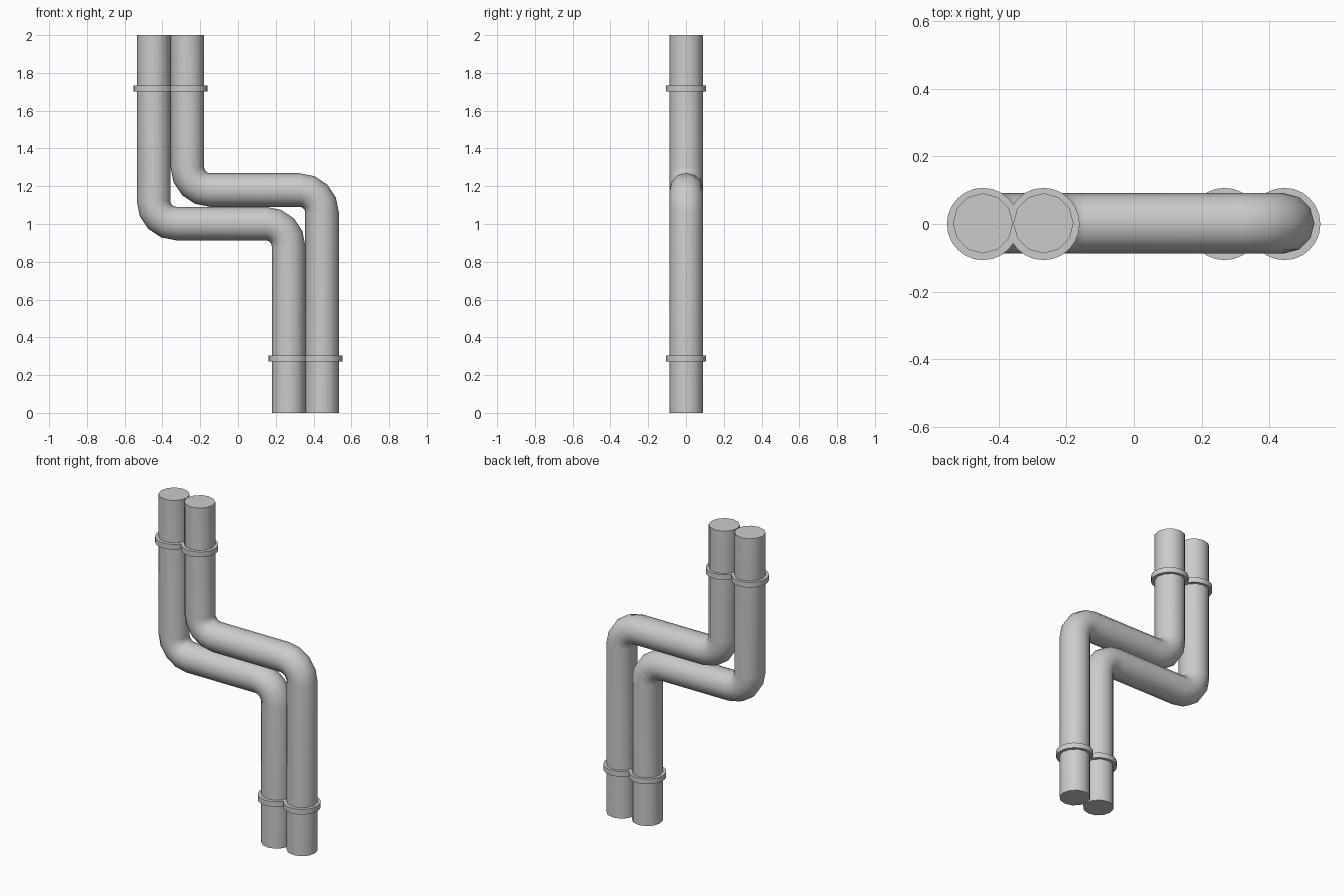
import bpy, bmesh, math
from mathutils import Vector

if "Cube" in bpy.data.objects:
    bpy.data.objects.remove(bpy.data.objects["Cube"])

R, SIDES, BEND, STEPS = 0.089, 12, 0.12, 4


def finish(bm, name):
    bmesh.ops.recalc_face_normals(bm, faces=bm.faces[:])
    me = bpy.data.meshes.new(name)
    bm.to_mesh(me)
    bm.free()
    ob = bpy.data.objects.new(name, me)
    bpy.context.collection.objects.link(ob)
    bpy.ops.object.select_all(action='DESELECT')
    ob.select_set(True)
    bpy.context.view_layer.objects.active = ob
    bpy.ops.object.shade_smooth_by_angle(angle=math.radians(40))


def pipe(name, x_top, z_mid, x_low):
    # Centre line (x, z, heading) with two quarter bends
    path = [(x_top, 2.0, -90)]
    for i in range(STEPS + 1):
        a = math.radians(180 + 90 * i / STEPS)
        path.append((x_top + BEND + BEND * math.cos(a),
                     z_mid + BEND + BEND * math.sin(a), -90 + 90 * i / STEPS))
    for i in range(STEPS + 1):
        a = math.radians(90 - 90 * i / STEPS)
        path.append((x_low - BEND + BEND * math.cos(a),
                     z_mid - BEND + BEND * math.sin(a), -90 * i / STEPS))
    path.append((x_low, 0.0, -90))

    # Sweep a round section along the centre line
    bm = bmesh.new()
    rings = []
    for x, z, h in path:
        h = math.radians(h)
        side = Vector((-math.sin(h), 0, math.cos(h)))
        ring = []
        for k in range(SIDES):
            t = math.tau * k / SIDES
            ring.append(bm.verts.new(Vector((x, 0.002, z)) + side * R * math.cos(t)
                                     + Vector((0, R * math.sin(t), 0))))
        rings.append(ring)
    for a, b in zip(rings, rings[1:]):
        for k in range(SIDES):
            n = (k + 1) % SIDES
            bm.faces.new((a[k], a[n], b[n], b[k]))
    bm.faces.new(rings[0])
    bm.faces.new(rings[-1])
    finish(bm, name)


def collar(name, x, z):
    bm = bmesh.new()
    bmesh.ops.create_cone(bm, cap_ends=True, segments=24,
                          radius1=0.107, radius2=0.107, depth=0.033)
    bmesh.ops.translate(bm, verts=bm.verts[:], vec=(x, 0, z))
    finish(bm, name)


# Two nested S-shaped pipes
pipe("outer_left_pipe", -0.447, 1.002, 0.268)
pipe("outer_right_pipe", -0.268, 1.18, 0.445)

# Collars near the pipe ends
for label, z, xs in (("upper", 1.717, (-0.447, -0.268)), ("lower", 0.288, (0.268, 0.445))):
    for i, x in enumerate(xs):
        collar(f"{label}_collar_{i + 1}", x, z)
